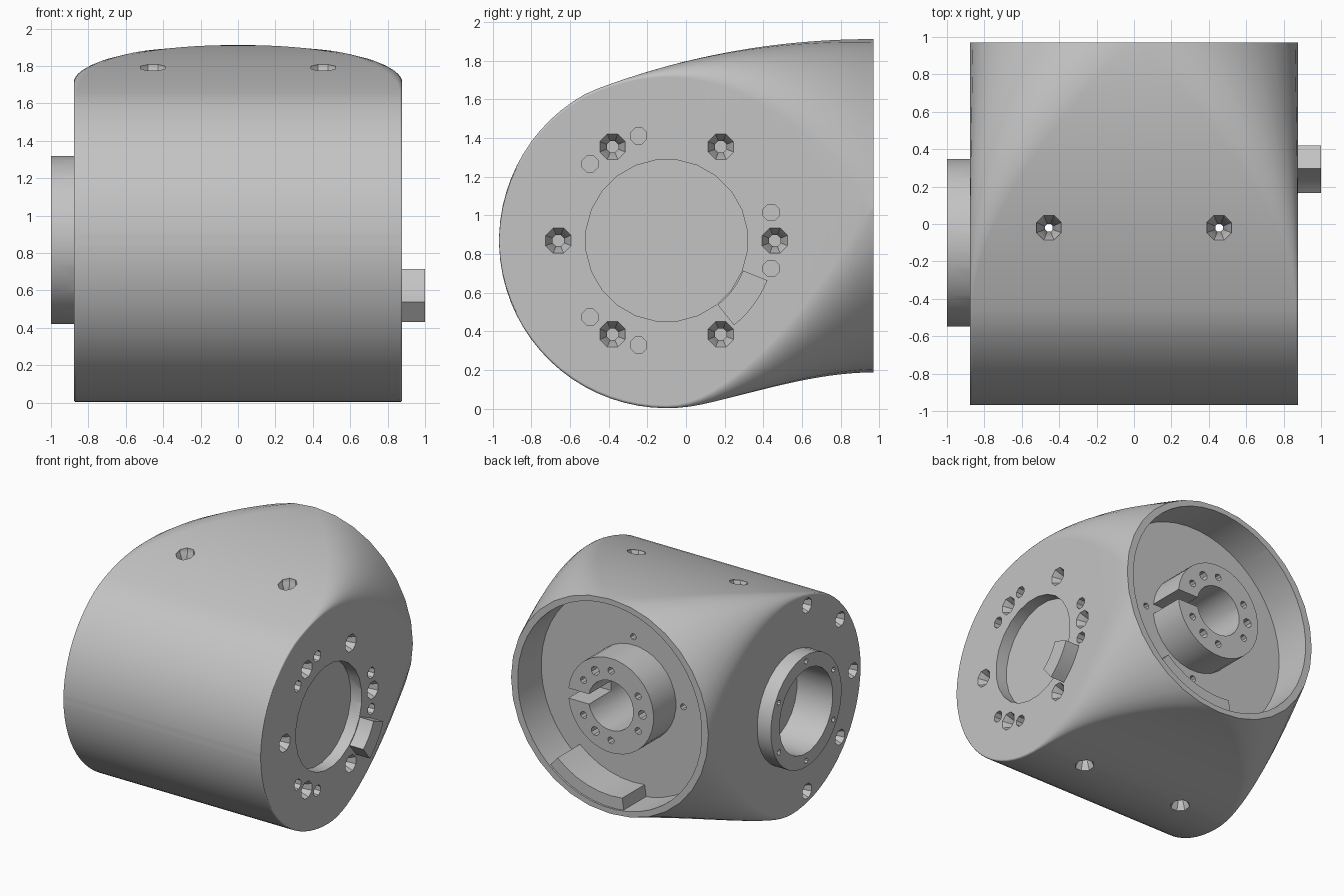
import bpy, bmesh
from math import sin, cos, radians, sqrt
from mathutils import Vector

if "Cube" in bpy.data.objects:
    bpy.data.objects.remove(bpy.data.objects["Cube"], do_unlink=True)

grey = bpy.data.materials.new("light_grey")
grey.use_nodes = True
grey.diffuse_color = (0.55, 0.55, 0.55, 1)
grey.node_tree.nodes["Principled BSDF"].inputs["Base Color"].default_value = (0.55, 0.55, 0.55, 1)

X, Y, Z = Vector((1, 0, 0)), Vector((0, 1, 0)), Vector((0, 0, 1))
SIDE = (Vector((0, -0.1, 0.87)), Y, Z, X)    # drum axis
BACK = (Vector((0, 0, 1.05)), X, Z, Y)       # rear opening axis
UP = (Vector((0, -0.02, 0)), X, Y, Z)        # vertical screws


def place(frame, a, b, h):
    origin, u, v, n = frame
    return origin + u * a + v * b + n * h


def loft(bm, rings):
    """Skin closed rings of points and cap both ends."""
    rows = [[bm.verts.new(p) for p in ring] for ring in rings]
    for r0, r1 in zip(rows, rows[1:]):
        for i in range(len(r0)):
            j = (i + 1) % len(r0)
            bm.faces.new((r0[i], r0[j], r1[j], r1[i]))
    bm.faces.new(rows[0])
    bm.faces.new(rows[-1])


def turned(bm, frame, profile, centre=(0, 0), sides=8):
    """Solid of revolution; profile is a list of (radius, height)."""
    steps = [radians(360 * (i + 0.5) / sides) for i in range(sides)]
    loft(bm, [[place(frame, centre[0] + r * cos(t), centre[1] + r * sin(t), h)
               for t in steps] for r, h in profile])


def sector(bm, frame, r0, r1, a0, a1, h0, h1, n=6):
    """Curved key block between two radii and two angles."""
    arc = [radians(a0 + (a1 - a0) * i / n) for i in range(n + 1)]
    flat = [(r0 * cos(t), r0 * sin(t)) for t in arc]
    flat += [(r1 * cos(t), r1 * sin(t)) for t in reversed(arc)]
    loft(bm, [[place(frame, a, b, h) for a, b in flat] for h in (h0, h1)])


def polar(radius, angles):
    return [(radius * cos(radians(a)), radius * sin(radians(a))) for a in angles]


def finish(bm, name):
    bmesh.ops.recalc_face_normals(bm, faces=bm.faces)
    mesh = bpy.data.meshes.new(name)
    bm.to_mesh(mesh)
    bm.free()
    mesh.materials.append(grey)
    ob = bpy.data.objects.new(name, mesh)
    bpy.context.collection.objects.link(ob)
    return ob


def activate(ob):
    bpy.ops.object.select_all(action='DESELECT')
    ob.select_set(True)
    bpy.context.view_layer.objects.active = ob


def combine(ob, bm, operation='DIFFERENCE'):
    tool = finish(bm, "cutter")
    tool.hide_render = True
    mod = ob.modifiers.new("combine", 'BOOLEAN')
    mod.operation, mod.solver, mod.object = operation, 'EXACT', tool
    activate(ob)
    bpy.ops.object.modifier_apply(modifier=mod.name)
    bpy.data.objects.remove(tool, do_unlink=True)


def smooth(ob):
    activate(ob)
    bpy.ops.object.shade_smooth_by_angle(angle=radians(30))
    mod = ob.modifiers.new("even_normals", 'WEIGHTED_NORMAL')
    mod.keep_sharp = True


# Housing: horizontal drum flowing into a round rear opening
R, CY, CZ, HALF, REAR = 0.867, -0.1, 0.87, 0.878, 0.97


def blend(y, y0, z0, slope, z1):
    t = (y - y0) / (REAR - y0)
    return ((2*t**3 - 3*t**2 + 1) * z0 + (t**3 - 2*t**2 + t) * (REAR - y0) * slope
            + (3*t**2 - 2*t**3) * z1)


def section(y):
    chord = sqrt(max(R * R - (y - CY) ** 2, 0))
    top = CZ + chord if y < -0.5 else blend(y, -0.5, 1.639, 0.39, 1.912)
    low = CZ - chord if y < 0.1 else blend(y, 0.1, 0.026, 0.235, 0.188)
    limit = (top - low) / 2 - 0.001
    grow = max(0, (y + 0.4) / 1.37)
    r_top = min(limit, 0.015 + 0.847 * grow ** 2)
    wide = max(r_top, 0.015 + 0.847 * grow ** 1.6)
    r_low = min(limit, 0.015 + 0.847 * max(0, (y + 0.1) / 1.07) ** 2)
    corners = [(1, top - r_top, wide, r_top, 0), (-1, top - r_top, wide, r_top, 90),
               (-1, low + r_low, r_low, r_low, 180), (1, low + r_low, r_low, r_low, 270)]
    ring = []
    for side, z, rx, rz, start in corners:
        for i in range(9):
            t = radians(start + 90 * i / 8)
            ring.append(Vector((side * (HALF - rx) + rx * cos(t), y, z + rz * sin(t))))
    return ring


stations = [CY - R * cos(radians(2 + 88 * i / 18)) for i in range(19)]
stations += [CY + (REAR - CY) * i / 18 for i in range(1, 19)]
bm = bmesh.new()
loft(bm, [section(y) for y in stations])
housing = finish(bm, "housing")

# Raised collar on the right side
bm = bmesh.new()
turned(bm, SIDE, [(0.45, -1.0), (0.45, -0.8)], sides=32)
combine(housing, bm, 'UNION')

# Large pockets: rear cup, left recess, collar bore
bm = bmesh.new()
turned(bm, BACK, [(0.82, 0.67), (0.82, 1.1)], sides=48)
turned(bm, SIDE, [(0.42, 0.78), (0.42, 1.1)], sides=24)
turned(bm, SIDE, [(0.34, -0.68), (0.34, -1.1)], sides=24)
combine(housing, bm)

# Screw holes and dowel holes
bm = bmesh.new()
for c in polar(0.56, range(0, 360, 60)):
    turned(bm, SIDE, [(0.032, 0.7), (0.032, 0.8), (0.071, 0.875), (0.071, 0.95)], c)
for c in polar(0.56, [a + d for a in (0, 120, 240) for d in (-15, 15)]):
    turned(bm, SIDE, [(0.045, 0.75), (0.045, 0.95)], c)
for c in polar(0.77, range(104, 257, 38)):
    turned(bm, SIDE, [(0.03, -0.7), (0.03, -0.8), (0.062, -0.86), (0.062, -0.95)], c)
for c in polar(0.4, range(30, 390, 60)):
    turned(bm, SIDE, [(0.022, -0.92), (0.022, -1.1)], c)
for c in polar(0.445, range(0, 360, 90)):
    turned(bm, BACK, [(0.025, 0.55), (0.025, 0.75)], c)
turned(bm, BACK, [(0.2, 0.5), (0.2, 0.75)], sides=24)
for x in (-0.455, 0.455):
    turned(bm, UP, [(0.071, -0.1), (0.071, 0.02), (0.022, 0.11),
                    (0.022, 1.68), (0.071, 1.77), (0.071, 2.0)], (x, 0))
combine(housing, bm)
smooth(housing)

# Slotted clamp hub inside the rear cup
bm = bmesh.new()
turned(bm, BACK, [(0.38, 0.65), (0.38, 0.955)], sides=32)
hub = finish(bm, "clamp_hub")
bm = bmesh.new()
turned(bm, BACK, [(0.2, 0.5), (0.2, 1.1)], sides=24)
for a in (60, 180, 300):
    for d, r in ((-30, 0.028), (0, 0.036), (30, 0.028)):
        turned(bm, BACK, [(r, 0.8), (r, 1.1)], polar(0.28, [a + d])[0])
combine(hub, bm)
bm = bmesh.new()
slot = [(0.1, -0.04), (0.5, -0.04), (0.5, 0.04), (0.1, 0.04)]
loft(bm, [[place(BACK, a, b, h) for a, b in slot] for h in (0.6, 1.1)])
combine(hub, bm)
smooth(hub)

# Stop blocks in the rear cup and on the left face
bm = bmesh.new()
sector(bm, BACK, 0.725, 0.83, -98, -49, 0.65, 0.955)
smooth(finish(bm, "rear_stop_block"))
bm = bmesh.new()
sector(bm, SIDE, 0.425, 0.56, -51.5, -21.5, 0.79, 1.0)
smooth(finish(bm, "left_stop_key"))
bpy.ops.object.select_all(action='DESELECT')
